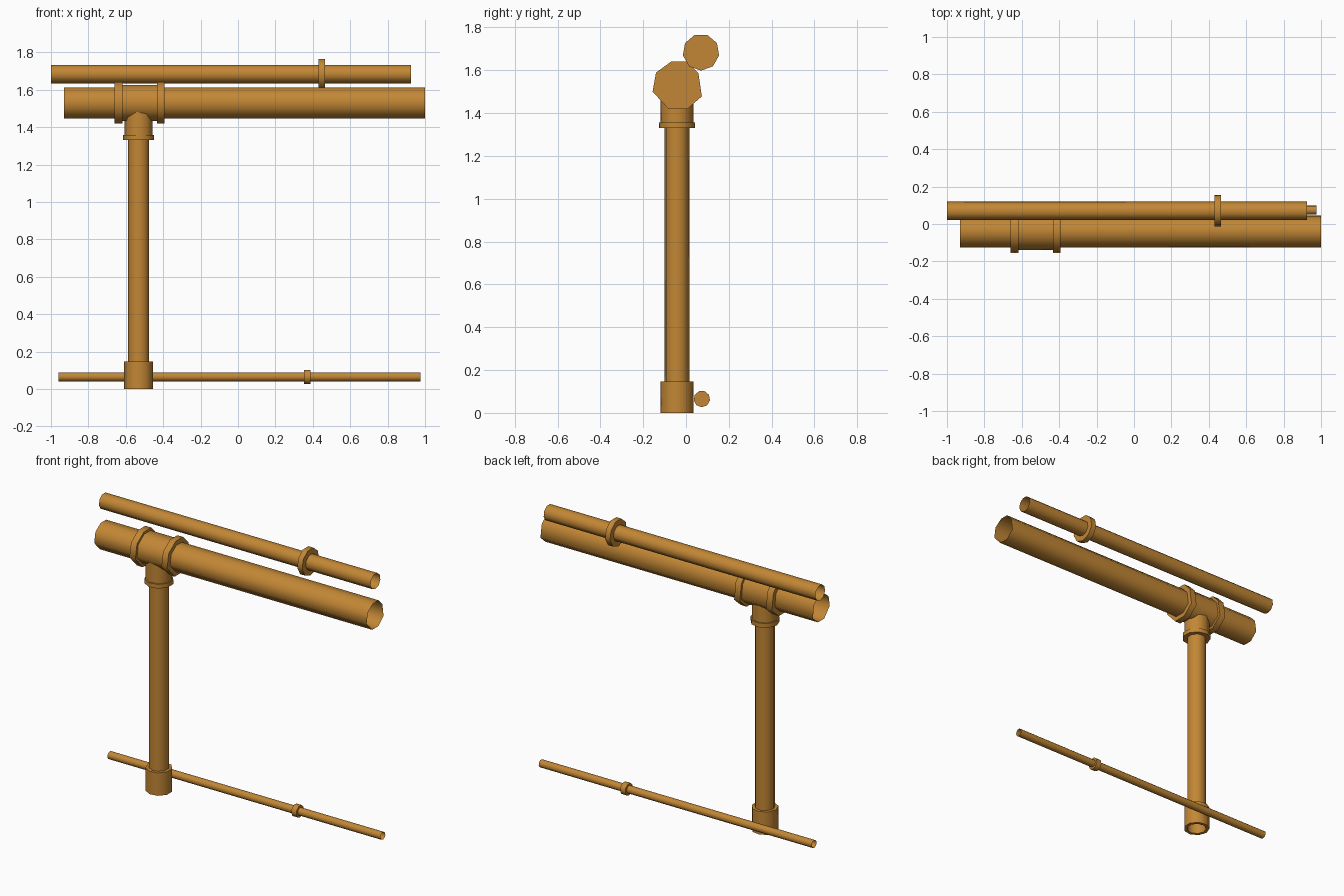
import bpy, bmesh, math

if "Cube" in bpy.data.objects:
    bpy.data.objects.remove(bpy.data.objects["Cube"])

mat = bpy.data.materials.new("copper")
mat.diffuse_color = (0.54, 0.24, 0.035, 1)
mat.use_nodes = True
mat.node_tree.nodes["Principled BSDF"].inputs["Base Color"].default_value = mat.diffuse_color


def ngon(n, r, start):
    return [(r * math.cos(math.radians(start) + 2 * math.pi * k / n),
             r * math.sin(math.radians(start) + 2 * math.pi * k / n)) for k in range(n)]


def scaled(profile, s):
    return [(a * s, b * s) for a, b in profile]


def tube(name, axis, profile, centre, lo, hi, capped=False, inner=None):
    """Extrude a profile along x or z: open wall, solid disc, or ring with a hole."""
    bm = bmesh.new()

    def loop(pts, t):
        out = []
        for a, b in pts:
            a, b = a + centre[0], b + centre[1]
            out.append(bm.verts.new((t, a, b) if axis == 'x' else (a, b, t)))
        return out

    def bridge(p, q):
        n = len(p)
        for i in range(n):
            j = (i + 1) % n
            bm.faces.new((p[i], p[j], q[j], q[i]))

    a, b = loop(profile, lo), loop(profile, hi)
    bridge(a, b)
    if capped:
        bm.faces.new(a[::-1])
        bm.faces.new(b)
    if inner:
        c, d = loop(inner, lo), loop(inner, hi)
        bridge(c, a)
        bridge(b, d)
        bridge(d, c)
    me = bpy.data.meshes.new(name)
    bm.to_mesh(me)
    bm.free()
    me.materials.append(mat)
    ob = bpy.data.objects.new(name, me)
    bpy.context.collection.objects.link(ob)
    bpy.ops.object.select_all(action='DESELECT')
    ob.select_set(True)
    bpy.context.view_layer.objects.active = ob
    bpy.ops.object.shade_smooth_by_angle(angle=math.radians(60))
    return ob


# Large horizontal pipe with its tee fitting (slightly uneven octagon)
collar = [(0.099, 0.058), (0.046, 0.112), (-0.029, 0.112), (-0.099, 0.061),
          (-0.115, -0.028), (-0.039, -0.11), (0.046, -0.11), (0.115, -0.05)]
mc = (-0.041, 1.528)
tube("main_pipe", 'x', scaled(collar, 0.745), mc, -0.93, 1.0)
tube("tee_sleeve", 'x', scaled(collar, 0.86), mc, -0.64, -0.41)
tube("tee_collar_left", 'x', collar, mc, -0.66, -0.618, capped=True)
tube("tee_collar_right", 'x', collar, mc, -0.433, -0.393, capped=True)

# Vertical pipe, tee neck and base socket
vc = (-0.53, -0.042)
tube("vertical_pipe", 'z', ngon(9, 0.059, 180), vc, 0.0, 1.36)
tube("tee_neck", 'z', ngon(9, 0.078, 180), vc, 1.35, 1.5)
tube("neck_collar", 'z', ngon(9, 0.086, 180), vc, 1.33, 1.357, capped=True)
tube("base_socket", 'z', ngon(9, 0.079, 180), vc, 0.0, 0.147, inner=ngon(9, 0.059, 180))

# Upper and lower thin pipes, each with a joint ring
for name, c, r, rr, x0, x1, j0, j1 in (
        ("upper_pipe", (0.07, 1.684), 0.05, 0.086, -1.0, 0.925, 0.43, 0.465),
        ("lower_pipe", (0.074, 0.065), 0.0245, 0.0385, -0.96, 0.975, 0.352, 0.388)):
    tube(name, 'x', ngon(9, r, 70), c, x0, x1)
    tube(name + "_joint", 'x', ngon(9, rr, 70), c, j0, j1, capped=True)
